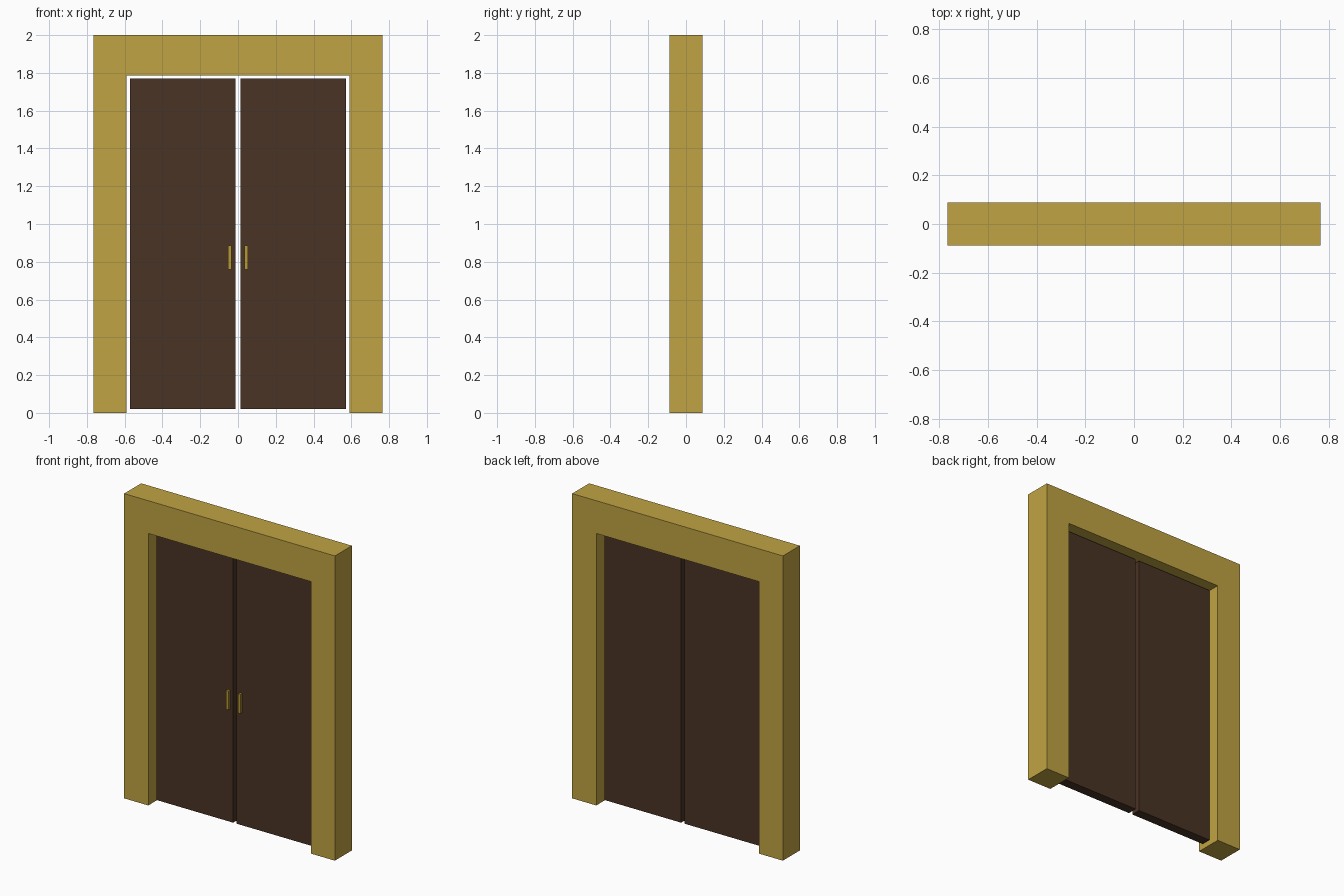
import bpy, bmesh

if "Cube" in bpy.data.objects:
    bpy.data.objects.remove(bpy.data.objects["Cube"])


def material(name, color):
    mat = bpy.data.materials.new(name)
    mat.diffuse_color = (*color, 1)
    mat.use_nodes = True
    mat.node_tree.nodes["Principled BSDF"].inputs["Base Color"].default_value = mat.diffuse_color
    return mat


gold = material("gold", (0.53, 0.37, 0.055))
brass = material("brass", (0.48, 0.32, 0.035))
wood = material("dark_wood", (0.067, 0.033, 0.018))


def extrude_profile(name, points, y0, y1, mat):
    """Solid made from an x-z outline pushed from y0 to y1."""
    bm = bmesh.new()
    face = bm.faces.new([bm.verts.new((x, y0, z)) for x, z in points])
    result = bmesh.ops.extrude_face_region(bm, geom=[face])
    verts = [g for g in result["geom"] if isinstance(g, bmesh.types.BMVert)]
    bmesh.ops.translate(bm, verts=verts, vec=(0, y1 - y0, 0))
    bmesh.ops.recalc_face_normals(bm, faces=bm.faces)
    mesh = bpy.data.meshes.new(name)
    bm.to_mesh(mesh)
    bm.free()
    mesh.materials.append(mat)
    obj = bpy.data.objects.new(name, mesh)
    bpy.context.collection.objects.link(obj)
    return obj


def box(name, x0, x1, y0, y1, z0, z1, mat):
    return extrude_profile(name, [(x0, z0), (x1, z0), (x1, z1), (x0, z1)], y0, y1, mat)


# Surround: two jambs and a lintel in one piece
W, H, OW, OH, D = 0.765, 2.0, 0.59, 1.785, 0.088
extrude_profile("door_frame", [(-W, 0), (-OW, 0), (-OW, OH), (OW, OH),
                               (OW, 0), (W, 0), (W, H), (-W, H)], -D, D, gold)

# Two door leaves, each with a pull handle on the front
for side, s in (("left", -1), ("right", 1)):
    box(side + "_door", *sorted((s * 0.013, s * 0.571)), -0.032, 0.032, 0.02, 1.77, wood)
    box(side + "_handle", *sorted((s * 0.034, s * 0.053)), -0.05, -0.03, 0.76, 0.885, brass)
